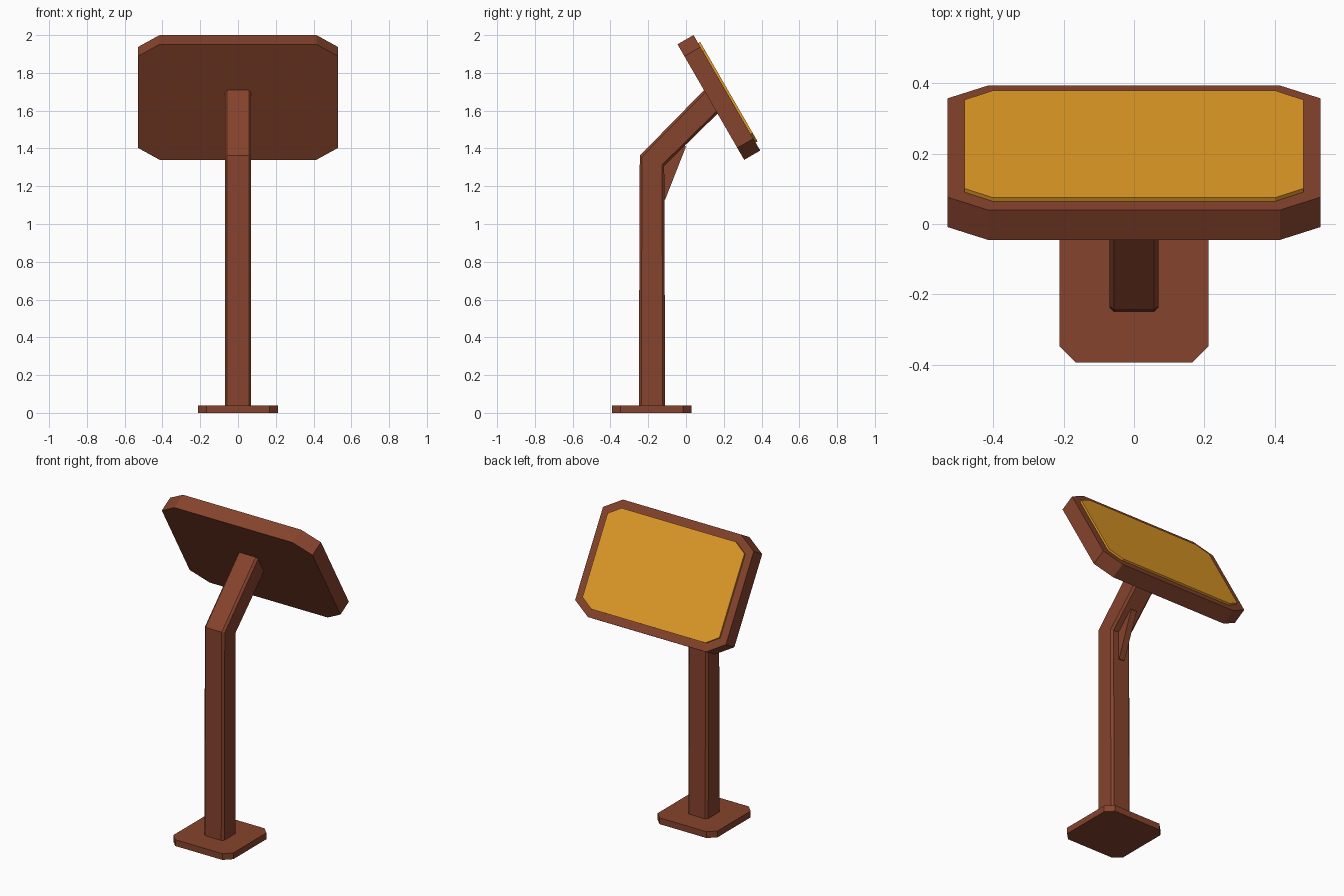
import bpy, bmesh
from math import radians, sin, cos
from mathutils import Vector, Matrix

if "Cube" in bpy.data.objects:
    bpy.data.objects.remove(bpy.data.objects["Cube"])

def material(name, rgb):
    m = bpy.data.materials.new(name)
    m.diffuse_color = (*rgb, 1)
    m.use_nodes = True
    m.node_tree.nodes["Principled BSDF"].inputs["Base Color"].default_value = m.diffuse_color
    return m

brown = material("brown_metal", (0.24, 0.057, 0.026))
amber = material("amber_screen", (0.77, 0.33, 0.02))

def octagon(hx, hy, cx, cy):
    """Rectangle outline with cut corners."""
    return [(hx, hy - cy), (hx - cx, hy), (cx - hx, hy), (-hx, hy - cy),
            (-hx, cy - hy), (cx - hx, -hy), (hx - cx, -hy), (hx, cy - hy)]

def loft(name, rings, mat, matrix=Matrix()):
    """Skin a series of equal-length rings and cap both ends."""
    bm = bmesh.new()
    rows = [[bm.verts.new(matrix @ Vector(p)) for p in r] for r in rings]
    n = len(rows[0])
    for a, b in zip(rows, rows[1:]):
        for i in range(n):
            j = (i + 1) % n
            bm.faces.new((a[i], a[j], b[j], b[i]))
    bm.faces.new(rows[0][::-1])
    bm.faces.new(rows[-1])
    bmesh.ops.recalc_face_normals(bm, faces=bm.faces)
    me = bpy.data.meshes.new(name)
    bm.to_mesh(me)
    bm.free()
    me.materials.append(mat)
    ob = bpy.data.objects.new(name, me)
    bpy.context.collection.objects.link(ob)
    return ob

def slab(name, outline, z0, z1, mat, matrix):
    return loft(name, [[(x, y, z) for x, y in outline] for z in (z0, z1)], mat, matrix)

# base plate
slab("base_plate", octagon(0.211, 0.211, 0.045, 0.045), 0, 0.04, brown,
     Matrix.Translation((0, -0.182, 0)))

# bent post: chamfered square section swept along a path (y, z, tilt)
section = octagon(0.07, 0.07, 0.013, 0.013)
path = [(-0.18, 0.02, 0), (-0.18, 1.335, 22.5), (0.17, 1.685, 45)]
rings = []
for y, z, tilt in path:
    t = radians(tilt)
    rings.append([(u, y + v * cos(t), z - v * sin(t)) for u, v in section])
loft("bent_post", rings, brown)

# triangular gusset inside the bend
tri = [(-0.13, 1.13), (-0.11, 1.13), (0.0, 1.41), (-0.02, 1.43), (-0.13, 1.33)]
loft("gusset", [[(x, y, z) for y, z in tri] for x in (-0.02, 0.02)], brown)

# tilted display housing and raised screen, local z is the viewing direction
tilt = Matrix.Translation((0, 0.174, 1.67)) @ Matrix.Rotation(radians(-60), 4, 'X')
slab("display_housing", octagon(0.53, 0.353, 0.115, 0.073), -0.049, 0.049, brown, tilt)
slab("screen", octagon(0.481, 0.304, 0.08, 0.052), 0.03, 0.061, amber, tilt)
